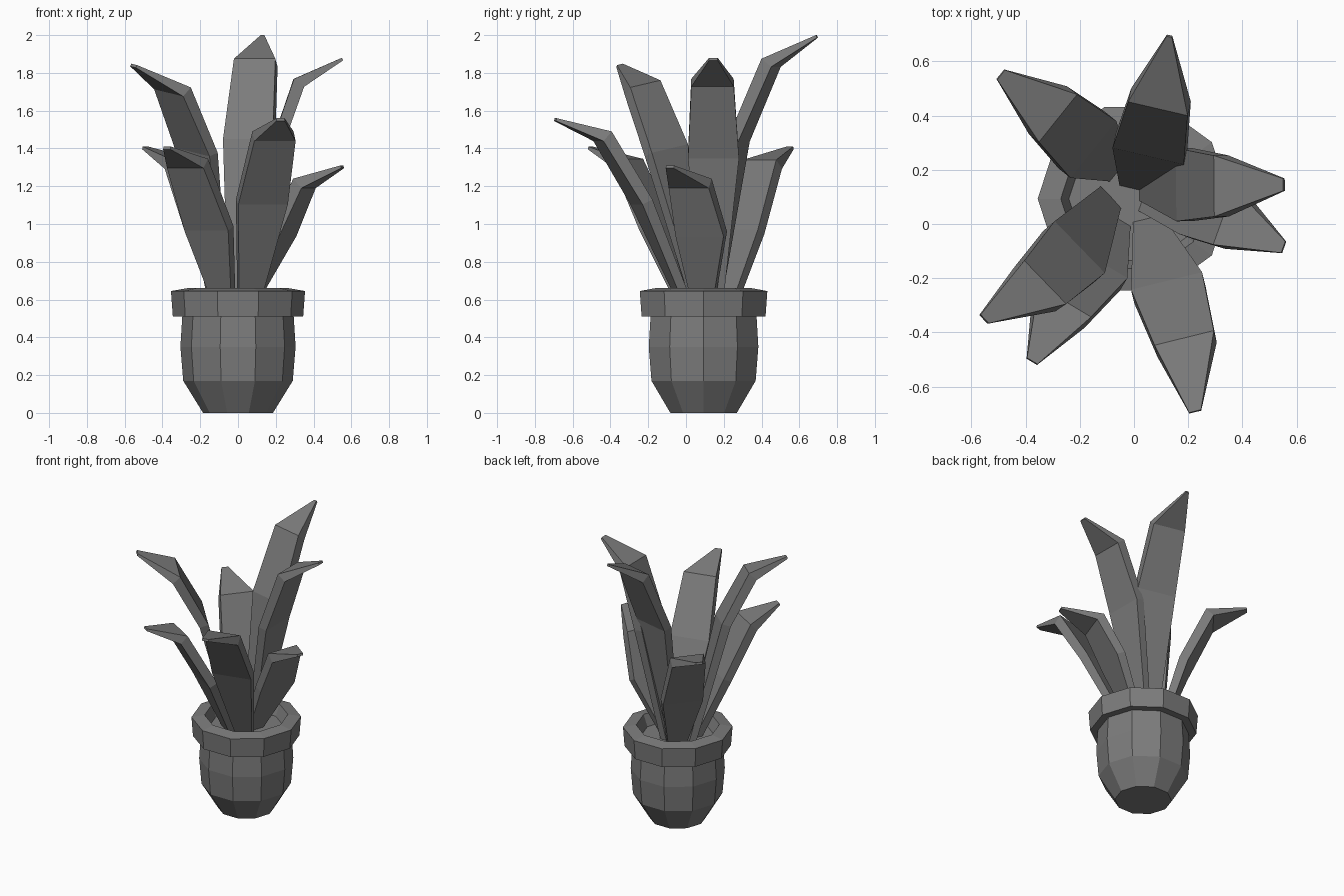
import bpy, bmesh, math
from mathutils import Vector

cube = bpy.data.objects.get("Cube")
if cube:
    bpy.data.objects.remove(cube)

grey = bpy.data.materials.new("dark_grey")
grey.use_nodes = True
colour = (0.2, 0.2, 0.2, 1)
grey.diffuse_color = colour
grey.node_tree.nodes["Principled BSDF"].inputs["Base Color"].default_value = colour

SIDES = 10
POT_CENTRE = Vector((0, 0.093, 0))


def finish(bm, name):
    bmesh.ops.recalc_face_normals(bm, faces=bm.faces)
    mesh = bpy.data.meshes.new(name)
    bm.to_mesh(mesh)
    bm.free()
    mesh.materials.append(grey)
    obj = bpy.data.objects.new(name, mesh)
    bpy.context.collection.objects.link(obj)
    return obj


def loft(name, rings):
    """Skin a list of point rings and cap both ends."""
    bm = bmesh.new()
    rows = [[bm.verts.new(p) for p in ring] for ring in rings]
    n = len(rows[0])
    for low, high in zip(rows, rows[1:]):
        for i in range(n):
            j = (i + 1) % n
            bm.faces.new((low[i], low[j], high[j], high[i]))
    bm.faces.new(rows[0])
    bm.faces.new(rows[-1])
    return finish(bm, name)


def pot_ring(r, z):
    return [POT_CENTRE + Vector((r * math.cos(a), r * math.sin(a), z))
            for a in (math.tau * i / SIDES for i in range(SIDES))]


def leaf(name, path, tip_width=0.045, roll=0.0):
    """Flat four-sided blade whose upper face follows the path."""
    pts = [Vector(p) for p in path]
    heading = pts[-1] - pts[0]
    side = Vector((heading.y, -heading.x, 0)).normalized()
    side = (side + Vector((0, 0, roll))).normalized()
    rings = []
    for i, (p, width) in enumerate(zip(pts, WIDTH + (tip_width,))):
        tangent = (pts[min(i + 1, 3)] - pts[max(i - 1, 0)]).normalized()
        under = side.cross(tangent).normalized() * -THICKNESS[i]
        half = side * width / 2
        rings.append([p - half, p + half, p + half + under, p - half + under])
    return loft(name, rings)


# Pot with a collar and an open, soil-filled top
loft("pot", [pot_ring(r, z) for r, z in (
    (0.185, 0), (0.29, 0.17), (0.305, 0.35), (0.295, 0.51), (0.345, 0.51),
    (0.355, 0.645), (0.27, 0.66), (0.24, 0.58))])

# Leaves: base, middle, bend and tip
WIDTH = (0.11, 0.27, 0.225)
THICKNESS = (0.045, 0.06, 0.068, 0.015)
leaf("back_leaf", [(0, 0.13, 0.58), (0.052, 0.25, 1.45), (0.088, 0.425, 1.875), (0.13, 0.69, 2.0)], 0.02)
leaf("left_tall_leaf", [(0.02, 0.14, 0.58), (0.155, 0.145, 1.36), (0.295, 0.14, 1.768), (0.55, 0.145, 1.88)])
leaf("left_short_leaf", [(0.035, 0.1, 0.58), (0.212, 0.09, 0.96), (0.33, 0.03, 1.24), (0.55, -0.085, 1.31)])
leaf("front_leaf", [(0.05, 0.02, 0.58), (0.12, -0.21, 1.13), (0.185, -0.42, 1.49), (0.225, -0.69, 1.56)])
leaf("front_right_short_leaf", [(-0.06, 0.02, 0.58), (-0.14, -0.13, 0.99), (-0.255, -0.285, 1.345), (-0.375, -0.505, 1.41)])
leaf("front_right_tall_leaf", [(-0.085, 0.1, 0.58), (-0.2, -0.085, 1.4), (-0.327, -0.215, 1.742), (-0.55, -0.35, 1.845)], roll=0.17)
leaf("back_right_leaf", [(-0.055, 0.2, 0.58), (-0.15, 0.275, 0.97), (-0.28, 0.39, 1.34), (-0.49, 0.55, 1.41)])
